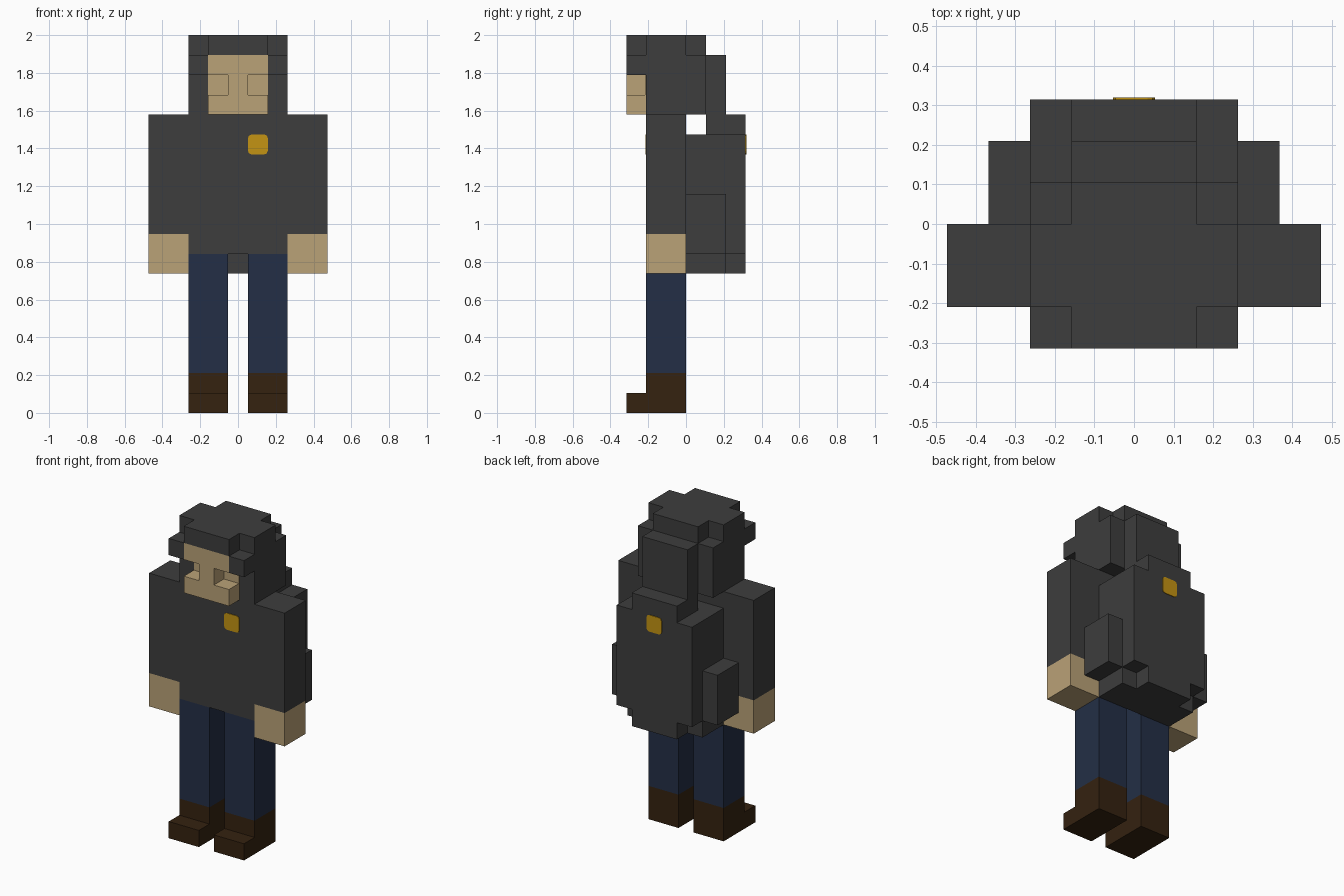
import bpy
import bmesh
from mathutils import Matrix, Vector

if "Cube" in bpy.data.objects:
    bpy.data.objects.remove(bpy.data.objects["Cube"], do_unlink=True)

U = 2 / 19  # one block of the grid


def material(name, r, g, b):
    m = bpy.data.materials.new(name)
    m.use_nodes = True
    m.diffuse_color = (r, g, b, 1)
    m.node_tree.nodes["Principled BSDF"].inputs["Base Color"].default_value = (r, g, b, 1)
    return m


charcoal = material("charcoal", 0.047, 0.047, 0.047)
skin = material("skin", 0.49, 0.36, 0.185)
denim = material("denim blue", 0.017, 0.028, 0.061)
leather = material("dark brown leather", 0.035, 0.016, 0.005)
gold = material("gold", 0.55, 0.295, 0.0065)


def add_box(bm, lo, hi):
    lo, hi = Vector(lo) * U, Vector(hi) * U
    place = Matrix.Translation((lo + hi) / 2) @ Matrix.Diagonal((*(hi - lo), 1))
    return bmesh.ops.create_cube(bm, size=1, matrix=place)["verts"]


def finish(name, bm, mat):
    mesh = bpy.data.meshes.new(name)
    bm.to_mesh(mesh)
    bm.free()
    mesh.materials.append(mat)
    obj = bpy.data.objects.new(name, mesh)
    bpy.context.collection.objects.link(obj)
    return obj


def blocks(name, mat, *boxes):
    """Boxes given as (low corner, high corner) in grid blocks."""
    bm = bmesh.new()
    for lo, hi in boxes:
        add_box(bm, lo, hi)
    return finish(name, bm, mat)


def centred(w, y0, y1, z0, z1):
    return (-w, y0, z0), (w, y1, z1)


def pair(name, mat, x0, x1, *spans):
    """The same blocks on both sides; each span is y0, y1, z0, z1."""
    for side, a, b in (("left", x0, x1), ("right", -x1, -x0)):
        blocks(side + "_" + name, mat, *[((a, y0, z0), (b, y1, z1)) for y0, y1, z0, z1 in spans])


def badge(name, x, y, z):
    """Thin square plate with rounded corners."""
    bm = bmesh.new()
    add_box(bm, (x - 0.5, y - 0.04, z - 0.5), (x + 0.5, y + 0.04, z + 0.5))
    corners = [e for e in bm.edges
               if abs(e.verts[0].co.y - e.verts[1].co.y) > 0.001]
    bmesh.ops.bevel(bm, geom=corners, offset=0.18 * U, segments=2,
                    profile=0.5, affect="EDGES")
    finish(name, bm, gold)


# Legs and boots
pair("boot", leather, 0.5, 2.5, (-2, 0, 0, 2), (-3, -2, 0, 1))
pair("trouser_leg", denim, 0.5, 2.5, (-2, 0, 2, 8))

# Upper body
blocks("jacket", charcoal, centred(2.5, -2, 0, 8, 15))
pair("sleeve", charcoal, 2.5, 4.5, (-2, 0, 9, 15))
pair("hand", skin, 2.5, 4.5, (-2, 0, 7, 9))
badge("chest_badge", 1, -2, 13.5)

# Backpack with chamfer-like stepped top and bottom
blocks("backpack", charcoal,
       centred(2.5, 0, 3, 8, 14),
       centred(2.5, 0, 2, 7, 8),
       centred(1.5, 2, 3, 7, 8),
       centred(1.5, 2, 3, 14, 15))
pair("backpack_pocket", charcoal, 2.5, 3.5, (0, 2, 8, 11))
badge("backpack_badge", 0, 3, 13.5)

# Head: hair shell, crown, fringe corners and hanging back hair
blocks("hair", charcoal,
       centred(2.5, -2, 1, 15, 18),
       centred(2.5, -2, 0, 18, 19),
       centred(1.5, -3, -2, 18, 19),
       centred(1.5, 0, 1, 18, 19),
       centred(1.5, 1, 2, 14, 18))
pair("fringe", charcoal, 1.5, 2.5, (-3, -2, 17, 18))

# Face: brow, nose and chin in front of the recessed eye sockets
blocks("face", skin,
       centred(1.5, -3, -2, 17, 18),
       centred(0.5, -3, -2, 16, 17),
       centred(1.5, -3, -2, 15, 16))
pair("eye_socket", skin, 0.5, 1.5, (-2.05, -2, 16, 17))
